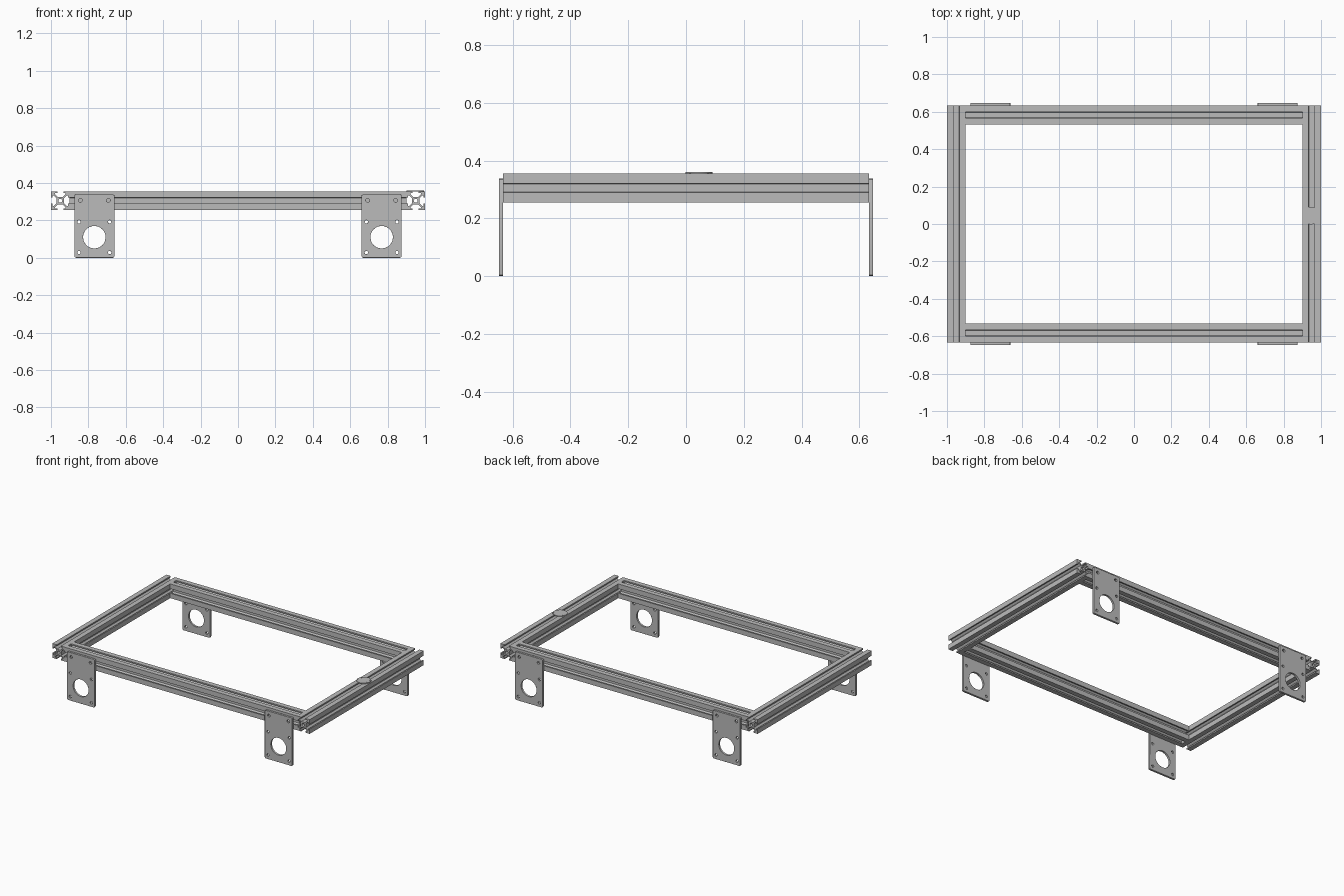
import bpy, bmesh, math
from mathutils import Matrix, Vector

if "Cube" in bpy.data.objects:
    bpy.data.objects.remove(bpy.data.objects["Cube"], do_unlink=True)

grey = bpy.data.materials.new("aluminium grey")
grey.use_nodes = True
COLOR = (0.5, 0.5, 0.5, 1)
grey.diffuse_color = COLOR
grey.node_tree.nodes["Principled BSDF"].inputs["Base Color"].default_value = COLOR


def circle(x, y, r, n=24):
    return [(x + r * math.cos(math.tau * i / n), y + r * math.sin(math.tau * i / n)) for i in range(n)]


def extrude(name, loops, depth, matrix, bevel=0):
    """Fill closed outlines (inner ones become holes) and give them depth."""
    curve = bpy.data.curves.new(name + "_outline", "CURVE")
    curve.dimensions = "2D"
    curve.fill_mode = "BOTH"
    curve.extrude = depth / 2
    for loop in loops:
        spline = curve.splines.new("POLY")
        spline.points.add(len(loop) - 1)
        for point, (x, y) in zip(spline.points, loop):
            point.co = (x, y, 0, 1)
        spline.use_cyclic_u = True
    helper = bpy.data.objects.new(name + "_helper", curve)
    bpy.context.collection.objects.link(helper)
    graph = bpy.context.evaluated_depsgraph_get()
    mesh = bpy.data.meshes.new_from_object(helper.evaluated_get(graph))
    bpy.data.objects.remove(helper, do_unlink=True)

    bm = bmesh.new()
    bm.from_mesh(mesh)
    bmesh.ops.remove_doubles(bm, verts=bm.verts, dist=1e-5)
    bmesh.ops.dissolve_limit(bm, angle_limit=0.01, verts=bm.verts, edges=bm.edges)
    bmesh.ops.recalc_face_normals(bm, faces=bm.faces)
    bm.to_mesh(mesh)
    bm.free()
    mesh.materials.clear()
    mesh.materials.append(grey)
    obj = bpy.data.objects.new(name, mesh)
    obj.matrix_world = matrix
    bpy.context.collection.objects.link(obj)
    if bevel:
        mod = obj.modifiers.new("edge_round", "BEVEL")
        mod.width = bevel
        mod.segments = 2
        mod.limit_method = "ANGLE"
        mod.angle_limit = math.radians(40)
    bpy.ops.object.select_all(action="DESELECT")
    obj.select_set(True)
    bpy.context.view_layer.objects.active = obj
    bpy.ops.object.shade_smooth_by_angle(angle=math.radians(30))
    return obj


# T-slot section: one slotted side repeated around the square
half_slot = [(-0.05, 0.05), (-0.016, 0.05), (-0.016, 0.041), (-0.028, 0.041),
             (-0.028, 0.034), (-0.014, 0.02)]
side = half_slot + [(-x, y) for x, y in reversed(half_slot[1:])]
section = []
for k in range(4):
    turn = Matrix.Rotation(-k * math.pi / 2, 2)
    section += [tuple(turn @ Vector(p)) for p in side]
rail = [section, circle(0, 0, 0.0105, 16)]

RAIL_Z = 0.305
turn_x = Matrix.Rotation(math.pi / 2, 4, "X")
turn_y = Matrix.Rotation(math.pi / 2, 4, "Y")

# Frame rails
for s, name in ((-1, "right_rail"), (1, "left_rail")):
    extrude(name, rail, 1.266, Matrix.Translation((s * 0.95, 0, RAIL_Z)) @ turn_x)
for s, name in ((-1, "front_rail"), (1, "back_rail")):
    extrude(name, rail, 1.8, Matrix.Translation((0, s * 0.583, RAIL_Z)) @ turn_y)

# Motor plates: rounded rectangle, shaft opening and six screw holes
W, H, R = 0.107, 0.338, 0.008
outline = []
for cx, cy, start in ((W - R, H - R, 0), (R - W, H - R, 90), (R - W, R, 180), (W - R, R, 270)):
    for step in (0, 30, 60, 90):
        a = math.radians(start + step)
        outline.append((cx + R * math.cos(a), cy + R * math.sin(a)))
plate = [outline, circle(0, 0.11, 0.06, 40)]
for s in (-1, 1):
    plate += [circle(s * 0.075, 0.307, 0.01, 12),
              circle(s * 0.082, 0.192, 0.009, 12),
              circle(s * 0.082, 0.028, 0.009, 12)]
for sy, face in ((-1, "front"), (1, "back")):
    for sx, hand in ((-1, "right"), (1, "left")):
        extrude(f"{face}_{hand}_motor_plate", plate, 0.0145,
                Matrix.Translation((sx * 0.768, sy * 0.6405, 0)) @ turn_x, bevel=0.002)

# Thin round cap on the left rail
cap = [circle(0, 0, 0.047, 40)]
for k in range(4):
    a = math.radians(30 + 120 * (k % 2) + 180 * (k // 2))
    cap.append(circle(0.039 * math.cos(a), 0.039 * math.sin(a), 0.003, 8))
extrude("round_cap", cap, 0.007, Matrix.Translation((0.947, 0.045, 0.3565)))
